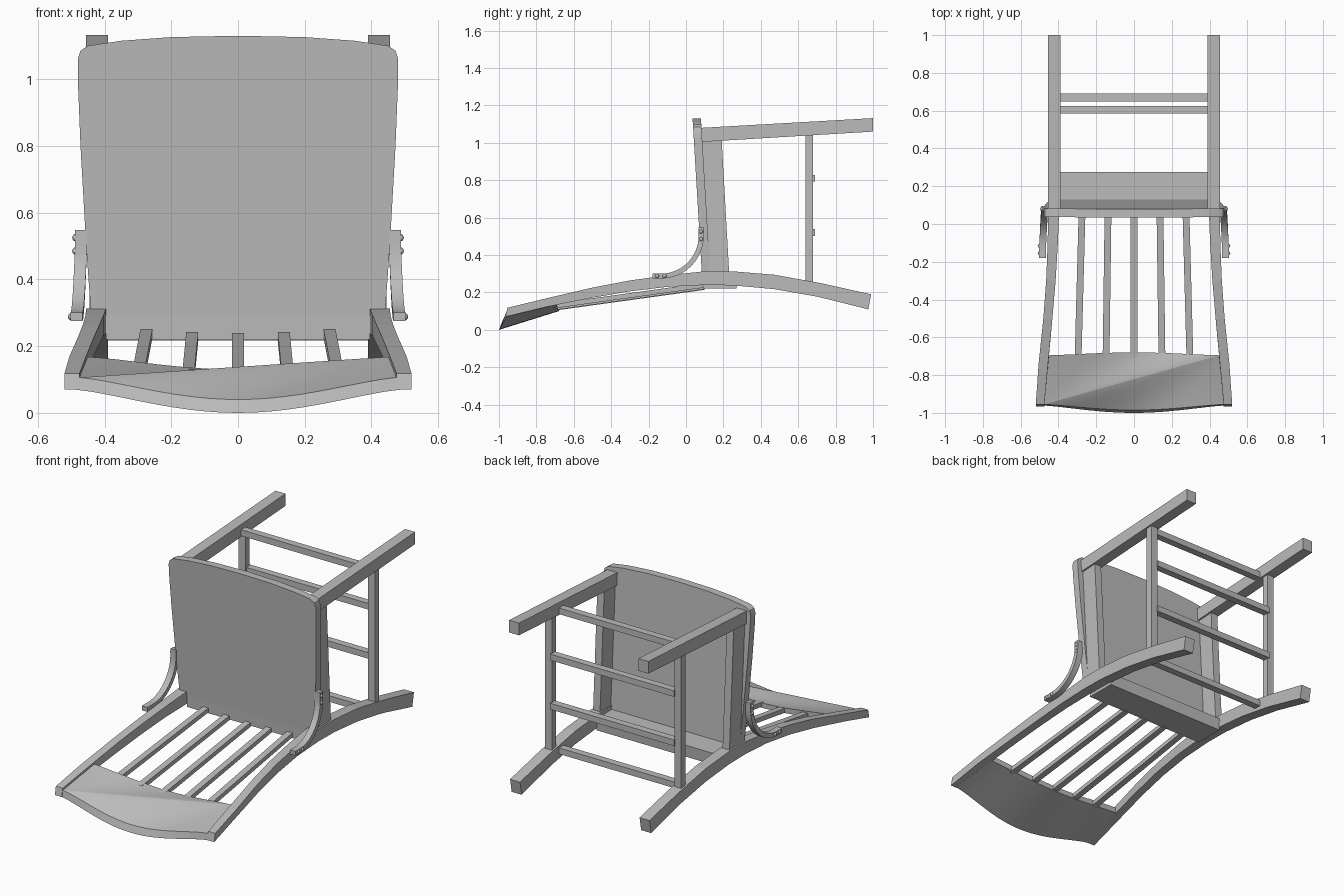
import bpy, bmesh, math
from mathutils import Vector

if "Cube" in bpy.data.objects:
    bpy.data.objects.remove(bpy.data.objects["Cube"], do_unlink=True)

grey = bpy.data.materials.new("plain_grey")
grey.use_nodes = True
GREY = (0.5, 0.5, 0.5, 1)
grey.diffuse_color = GREY
grey.node_tree.nodes["Principled BSDF"].inputs["Base Color"].default_value = GREY


def finish(name, bm, mirror=False, smooth=False):
    bmesh.ops.recalc_face_normals(bm, faces=bm.faces)
    mesh = bpy.data.meshes.new(name)
    bm.to_mesh(mesh)
    bm.free()
    obj = bpy.data.objects.new(name, mesh)
    bpy.context.collection.objects.link(obj)
    mesh.materials.append(grey)
    if mirror:
        obj.modifiers.new("both_sides", "MIRROR")
    if smooth:
        bpy.ops.object.select_all(action="DESELECT")
        obj.select_set(True)
        bpy.context.view_layer.objects.active = obj
        bpy.ops.object.shade_smooth_by_angle(angle=math.radians(30))
    return obj


def loft(name, rings, **kw):
    """Skin a row of equal-length closed rings and cap both ends."""
    bm = bmesh.new()
    rows = [[bm.verts.new(p) for p in ring] for ring in rings]
    for a, b in zip(rows, rows[1:]):
        for i in range(len(a)):
            j = (i + 1) % len(a)
            bm.faces.new((a[i], a[j], b[j], b[i]))
    bm.faces.new(rows[0])
    bm.faces.new(rows[-1])
    return finish(name, bm, **kw)


def side_prism(name, profile, x0, x1, **kw):
    """Extrude a (y, z) outline along x."""
    return loft(name, [[(x, y, z) for y, z in profile] for x in (x0, x1)], **kw)


def rect(y0, y1, z0, z1):
    return [(y0, z0), (y1, z0), (y1, z1), (y0, z1)]


def section(x0, x1, y0, z0, y1, z1):
    """Four-sided ring across a post: lower edge at y0, z0, upper at y1, z1."""
    return [(x0, y0, z0), (x1, y0, z0), (x1, y1, z1), (x0, y1, z1)]


# Seat panel, tapering towards the rear and leaning slightly
half = [(0.44, 0.29), (0.455, 0.5), (0.472, 0.8), (0.48, 1.0), (0.48, 1.06),
        (0.472, 1.085), (0.45, 1.1), (0.35, 1.115), (0.2, 1.126)]
outline = half + [(0, 1.13)] + [(-x, z) for x, z in reversed(half)]


def lean(z):
    return 0.035 + (1.13 - z) * 0.06


loft("seat", [[(x, lean(z) + t, z) for x, z in outline] for t in (0, 0.045)], smooth=True)

# Frame under the seat
side_prism("rear_apron", [(0.09, 0.22), (0.27, 0.22), (0.275, 0.29), (0.088, 0.29)], -0.395, 0.395)
side_prism("side_apron", [(0.12, 0.28), (0.232, 0.28), (0.19, 1.03), (0.08, 1.03)],
           0.4, 0.445, mirror=True)

# Front legs
side_prism("front_leg", [(0.085, 1.005), (1.0, 1.06), (1.0, 1.132), (0.08, 1.08)],
           0.39, 0.455, mirror=True)

# Rear legs running on into the bowed back posts
posts = [
    (0.475, 0.52, -0.965, 0.07, -0.955, 0.118),
    (0.455, 0.505, -0.75, 0.122, -0.74, 0.17),
    (0.432, 0.48, -0.5, 0.172, -0.5, 0.226),
    (0.415, 0.465, -0.3, 0.206, -0.3, 0.264),
    (0.403, 0.457, -0.1, 0.23, -0.1, 0.292),
    (0.395, 0.455, 0.1, 0.24, 0.1, 0.313),
    (0.39, 0.455, 0.25, 0.238, 0.25, 0.313),
    (0.39, 0.455, 0.47, 0.218, 0.47, 0.295),
    (0.39, 0.455, 0.7, 0.178, 0.72, 0.25),
    (0.39, 0.455, 0.975, 0.11, 0.99, 0.19),
]
loft("rear_leg", [section(*p) for p in posts], mirror=True)

# Leg stretchers and cross rungs
side_prism("side_stretcher", rect(0.64, 0.68, 0.25, 1.05), 0.4, 0.445, mirror=True)
for i, (y, z) in enumerate([(0.605, 0.235), (0.67, 0.52), (0.67, 0.81), (0.605, 1.06)]):
    side_prism(f"cross_rung_{i + 1}", rect(y - 0.021, y + 0.021, z - 0.018, z + 0.018), -0.405, 0.405)

# Back slats
for i in range(-2, 3):
    front_x, end_x, lift = i * 0.137, i * 0.148, 0.003 * i * i
    loft(f"back_slat_{i + 3}", [
        section(x - 0.018, x + 0.018, y, z - 0.026, y, z)
        for x, y, z in ((front_x, 0.1, 0.24 + lift), (end_x, -0.71, 0.128 + lift))])

# Curved top rail: bowed underside, upper face folded along one diagonal
STEPS = 20
bm = bmesh.new()
edges = {"outer_top": [], "outer_low": [], "inner_top": [], "inner_low": []}
for k in range(STEPS + 1):
    t = 2 * k / STEPS - 1
    bow = math.cos(t * math.pi / 2) ** 1.3 if abs(t) < 1 else 0
    edges["outer_top"].append(bm.verts.new((0.475 * t, -0.955 - 0.03 * bow, 0.106 - 0.066 * bow)))
    edges["outer_low"].append(bm.verts.new((0.49 * t, -0.96 - 0.04 * bow, 0.07 - 0.07 * bow)))
    edges["inner_top"].append(bm.verts.new((0.45 * t, -0.695 + 0.015 * bow, 0.168 - 0.038 * bow)))
    edges["inner_low"].append(bm.verts.new((0.45 * t, -0.695 + 0.015 * bow, 0.135 - 0.035 * bow)))
ot, ol, it, il = edges.values()
for k in range(STEPS):
    for a, b in ((ot, ol), (ol, il), (il, it)):
        bm.faces.new((a[k], a[k + 1], b[k + 1], b[k]))
    bm.faces.new((ot[k], ot[k + 1], it[-1]))
    bm.faces.new((it[k], it[k + 1], ot[0]))
for k in (0, -1):
    bm.faces.new((ot[k], ol[k], il[k], it[k]))
finish("top_rail", bm, smooth=True)

# Curved side brackets joining seat and back
rings = []
for k in range(13):
    a = math.radians(90 * k / 12)
    x = 0.452 + 0.014 * k / 12
    rings.append([(x + dx, -0.13 + r * math.cos(a), 0.505 - s * math.sin(a))
                  for dx, r, s in ((0, 0.225, 0.23), (0.036, 0.225, 0.23),
                                   (0.036, 0.198, 0.204), (0, 0.198, 0.204))])


def shifted(ring, dy, dz):
    return [tuple(Vector(p) + Vector((0, dy, dz))) for p in ring]


rings = [shifted(rings[0], 0, 0.043)] + rings + [shifted(rings[-1], -0.05, 0)]
loft("side_bracket", rings, mirror=True, smooth=True)

# Screw heads on the brackets
for i, (x, y, z) in enumerate([(0.489, 0.08, 0.485), (0.489, 0.08, 0.525),
                               (0.502, -0.115, 0.288), (0.502, -0.155, 0.288)]):
    bm = bmesh.new()
    bmesh.ops.create_uvsphere(bm, u_segments=12, v_segments=8, radius=0.011)
    bmesh.ops.translate(bm, vec=(x - 0.003, y, z), verts=bm.verts)
    finish(f"screw_head_{i + 1}", bm, mirror=True, smooth=True)
